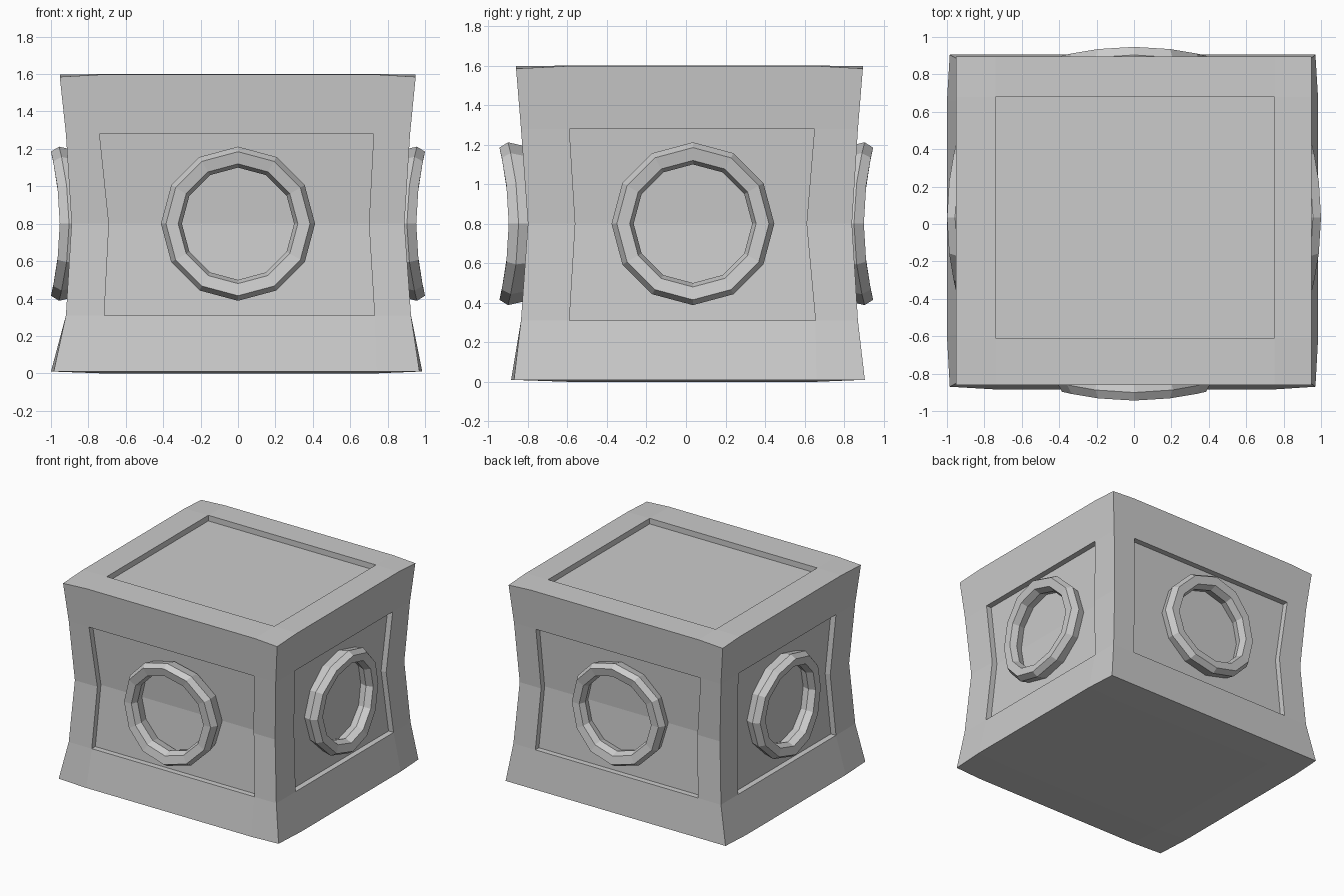
import bpy, bmesh, math
from mathutils import Vector

if "Cube" in bpy.data.objects:
    bpy.data.objects.remove(bpy.data.objects["Cube"])

# Body levels: z, (x left, x right), (y front, y back), panel x columns, panel y columns
LEVELS = [
    (0.01, (-0.985, 0.97), (-0.87, 0.905), (-0.73, 0.74), (-0.60, 0.66)),
    (0.31, (-0.92, 0.925), (-0.835, 0.87), (-0.715, 0.73), (-0.59, 0.655)),
    (0.80, (-0.89, 0.89), (-0.80, 0.84), (-0.69, 0.70), (-0.56, 0.61)),
    (1.28, (-0.92, 0.92), (-0.835, 0.87), (-0.74, 0.725), (-0.59, 0.65)),
    (1.585, (-0.953, 0.95), (-0.86, 0.895), (-0.74, 0.75), (-0.61, 0.68)),
]
DEPTH = 0.045
RING_SIDES = 12


def finish(bm, name):
    bmesh.ops.recalc_face_normals(bm, faces=bm.faces)
    mesh = bpy.data.meshes.new(name)
    bm.to_mesh(mesh)
    bm.free()
    obj = bpy.data.objects.new(name, mesh)
    bpy.context.collection.objects.link(obj)
    return obj


def recess(bm, faces, direction):
    """Push a panel into the body."""
    res = bmesh.ops.extrude_face_region(bm, geom=faces)
    verts = [g for g in res["geom"] if isinstance(g, bmesh.types.BMVert)]
    bmesh.ops.translate(bm, verts=verts, vec=Vector(direction) * DEPTH)
    bmesh.ops.delete(bm, geom=[f for f in faces if f.is_valid], context="FACES")


def build_crate():
    bm = bmesh.new()
    loops = []
    for i, (z, (x0, x1), (y0, y1), (px0, px1), (py0, py1)) in enumerate(LEVELS):
        b = 0.015 if i == 0 else 0.0      # slight bulge of the bottom edges
        zt = 0.012 if i == 4 else 0.0     # top edges rise above the corners
        pts = [(x0, y0, z), (px0, y0 - b, z + zt), (px1, y0 - b, z + zt),
               (x1, y0, z), (x1 + b, py0, z + zt), (x1 + b, py1, z + zt),
               (x1, y1, z), (px1, y1, z + zt), (px0, y1, z + zt),
               (x0, y1, z), (x0 - b, py1, z + zt), (x0 - b, py0, z + zt)]
        loops.append([bm.verts.new(p) for p in pts])

    # Walls, remembering the panel faces on each side
    panels = [[] for _ in range(4)]
    for row, (a, b) in enumerate(zip(loops, loops[1:])):
        for k in range(12):
            n = (k + 1) % 12
            f = bm.faces.new((a[k], a[n], b[n], b[k]))
            if row in (1, 2) and k % 3 == 1:
                panels[k // 3].append(f)

    # Top and bottom: four edge strips, four corners and a centre
    def cap(loop, level, z):
        px, py = level[3], level[4]
        inner = [bm.verts.new((x, y, z)) for x, y in
                 ((px[0], py[0]), (px[1], py[0]), (px[1], py[1]), (px[0], py[1]))]
        for s in range(4):
            c = 3 * s
            bm.faces.new((loop[c], loop[c + 1], inner[s], loop[c - 1]))
            bm.faces.new((loop[c + 1], loop[c + 2], inner[(s + 1) % 4], inner[s]))
        return bm.faces.new(inner)

    cap(loops[0], LEVELS[0], 0.0)
    top = cap(loops[-1], LEVELS[-1], 1.6)
    bmesh.ops.recalc_face_normals(bm, faces=bm.faces)
    inward = ((0, 1, 0), (-1, 0, 0), (0, -1, 0), (1, 0, 0))
    for faces, d in zip(panels, inward):
        recess(bm, faces, d)
    recess(bm, [top], (0, 0, -1))
    return finish(bm, "crate_body")


def build_ring(name, normal, centre, front):
    """Faceted ring bent to follow the pinched wall."""
    n = Vector(normal)
    side = Vector((0, 0, 1)).cross(n)
    section = ((0.32, 0), (0.385, 0), (0.412, 0.05),
               (0.39, 0.14), (0.325, 0.14), (0.30, 0.05))
    bm = bmesh.new()
    rings = []
    for i in range(RING_SIDES):
        a = 2 * math.pi * i / RING_SIDES
        ring = []
        for r, d in section:
            dz = r * math.sin(a)
            bend = 0.047 * (dz / 0.385) ** 2
            p = Vector(centre) + side * (r * math.cos(a)) + n * (front + bend - d)
            p.z += dz
            ring.append(bm.verts.new(p))
        rings.append(ring)
    for i, a in enumerate(rings):
        b = rings[(i + 1) % RING_SIDES]
        for j in range(6):
            k = (j + 1) % 6
            bm.faces.new((a[j], a[k], b[k], b[j]))
    return finish(bm, name)


build_crate()
build_ring("front_ring", (0, -1, 0), (0, 0, 0.8), 0.897)
build_ring("back_ring", (0, 1, 0), (0, 0, 0.8), 0.90)
build_ring("right_ring", (1, 0, 0), (0, 0.035, 0.8), 0.953)
build_ring("left_ring", (-1, 0, 0), (0, 0.035, 0.8), 0.953)
